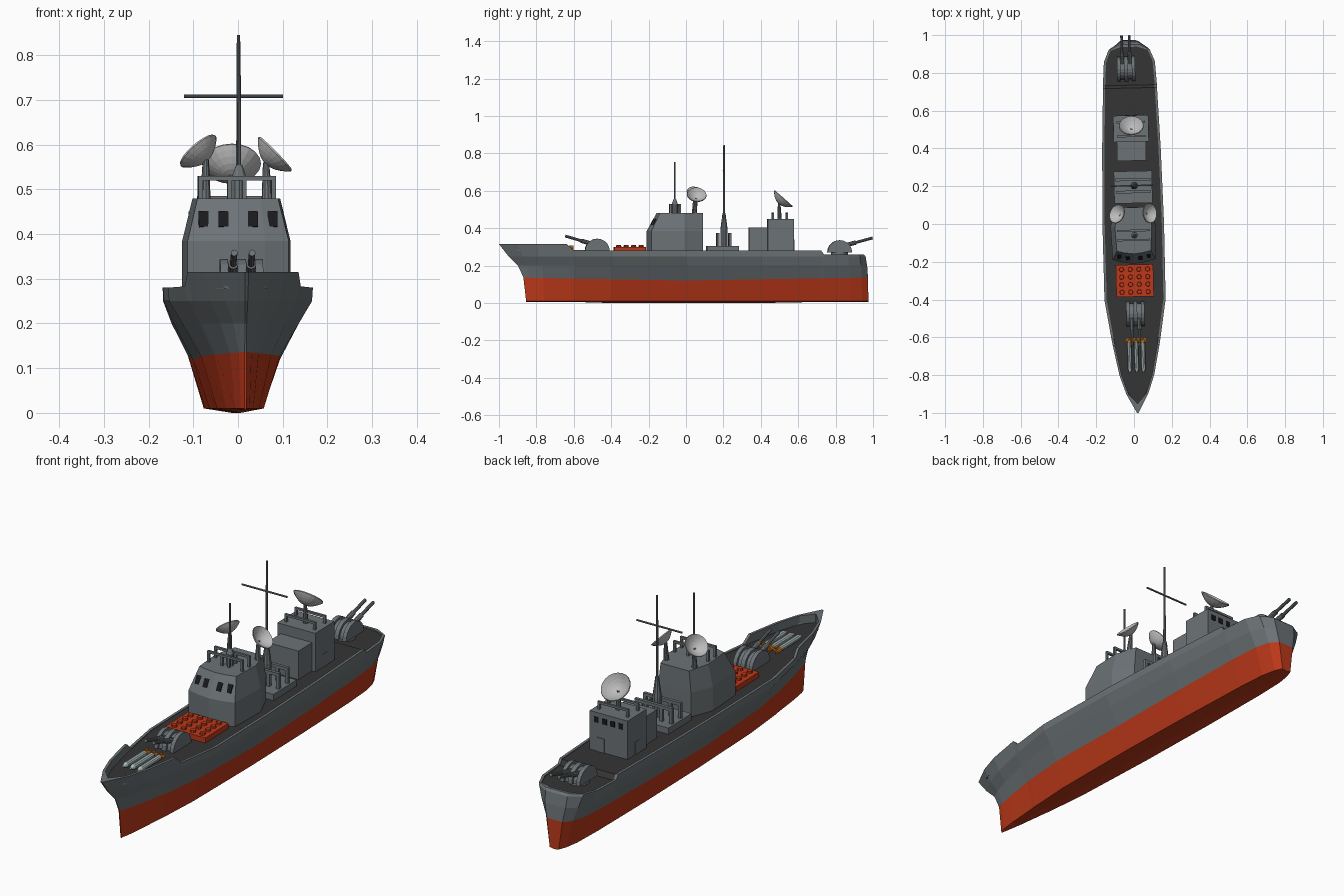
import bpy, bmesh, math
from mathutils import Vector, Matrix

if "Cube" in bpy.data.objects:
    bpy.data.objects.remove(bpy.data.objects["Cube"])


def material(name, rgb):
    m = bpy.data.materials.new(name)
    m.diffuse_color = (*rgb, 1)
    m.use_nodes = True
    m.node_tree.nodes["Principled BSDF"].inputs["Base Color"].default_value = m.diffuse_color
    return m


grey = material("slate_grey", (0.15, 0.17, 0.18))
red = material("red_paint", (0.5, 0.04, 0.01))
dark = material("deck_dark", (0.035, 0.035, 0.035))
black = material("window_black", (0.01, 0.01, 0.012))
pale = material("dish_grey", (0.5, 0.5, 0.5))
shell = material("torpedo_grey", (0.42, 0.52, 0.52))
orange = material("orange", (0.7, 0.22, 0.02))


def finish(name, bm, *mats):
    bmesh.ops.recalc_face_normals(bm, faces=bm.faces)
    me = bpy.data.meshes.new(name)
    bm.to_mesh(me)
    bm.free()
    for m in mats or (grey,):
        me.materials.append(m)
    ob = bpy.data.objects.new(name, me)
    bpy.context.collection.objects.link(ob)
    # the whole ship sits slightly turned on its origin
    ob.rotation_euler.z = 0.024
    ob.location.x = -0.004
    return ob


def add_box(bm, x, y, z, tilt=0):
    """Box from (min, max) pairs, optionally tilted about x."""
    c = Vector([(a + b) / 2 for a, b in (x, y, z)])
    size = [b - a for a, b in (x, y, z)]
    bmesh.ops.create_cube(bm, size=1, matrix=Matrix.Translation(c)
                          @ Matrix.Rotation(tilt, 4, 'X') @ Matrix.Diagonal((*size, 1)))


def add_rod(bm, p, q, r1, r2=None, n=10):
    p, q = Vector(p), Vector(q)
    d = q - p
    bmesh.ops.create_cone(bm, cap_ends=True, segments=n, radius1=r1,
                          radius2=r1 if r2 is None else r2, depth=d.length,
                          matrix=Matrix.Translation((p + q) / 2)
                          @ d.to_track_quat('Z', 'Y').to_matrix().to_4x4())


def add_loft(bm, rings):
    rows = [[bm.verts.new(p) for p in r] for r in rings]
    n = len(rows[0])
    for a, b in zip(rows, rows[1:]):
        for i in range(n):
            bm.faces.new((a[i], a[(i + 1) % n], b[(i + 1) % n], b[i]))
    bm.faces.new(rows[0])
    bm.faces.new(rows[-1])


def add_frame(bm, x, hw, y, z0, z1, t=0.005, posts=(-1, 1)):
    """Rail: posts with a bar across the top."""
    for s in posts:
        add_box(bm, (x + s * hw - t, x + s * hw + t), (y - t, y + t), (z0, z1))
    add_box(bm, (x - hw - t, x + hw + t), (y - t, y + t), (z1 - 2 * t, z1))


# Hull: y top, y keel, half widths (keel, waterline, chine, knuckle, top), top z, deck z
stations = [
    (-1.0, -.855, .002, .002, .002, .003, .004, .315, .277),
    (-.9, -.83, .010, .014, .026, .045, .058, .315, .277),
    (-.8, -.76, .020, .032, .054, .078, .092, .315, .277),
    (-.64, -.62, .034, .060, .090, .115, .124, .315, .277),
    (-.605, -.60, .037, .064, .096, .121, .130, .283, .277),
    (-.4, -.4, .052, .088, .130, .160, .162, .28, .277),
    (0, 0, .060, .098, .140, .162, .163, .28, .277),
    (.4, .4, .060, .098, .135, .154, .155, .28, .277),
    (.72, .72, .055, .092, .125, .141, .143, .28, .277),
    (.735, .735, .055, .092, .125, .141, .143, .26, .255),
    (.86, .875, .048, .084, .115, .131, .135, .26, .255),
    (.92, .94, .036, .066, .090, .106, .110, .26, .255),
    (.95, .975, .022, .038, .050, .054, .056, .26, .255)]
bm = bmesh.new()
rows = []
for k, (yt, yb, wk, ww, wc, wn, wt, zt, zd) in enumerate(stations):
    y = lambda f: yb + f * (yt - yb)
    yin = yt + (.05 if k == 0 else -.012 if k == len(stations) - 1 else 0)
    win = max(wt - .012, .001)
    half = [(win, yin, zd), (win, yin, zt), (wt, yt, zt), (wn, y(.65), .25),
            (wc, y(.3), .2), (ww, y(.1), .12 + .017 * abs(yt)), (wk, yb, .01)]
    ring = half + [(0, yb, 0 if abs(yt) < .5 else .006)] + [(-a, b, c) for a, b, c in half[::-1]]
    rows.append([bm.verts.new(p) for p in ring])
for a, b in zip(rows, rows[1:]):
    for i in range(15):
        j = (i + 1) % 15
        f = bm.faces.new((a[i], a[j], b[j], b[i]))
        f.material_index = 2 if i == 14 else 1 if 5 <= i <= 8 else 0
for r in (rows[0], rows[-1]):
    for i in range(6):
        bm.faces.new((r[i], r[i + 1], r[13 - i], r[14 - i])).material_index = int(i == 5)
    bm.faces.new((r[6], r[7], r[8])).material_index = 1
finish("hull", bm, grey, red, dark)


# Bridge block with sloped front and chamfered rear
def bridge_ring(pts, z):
    return [(x, y, z) for x, y in pts] + [(-x, y, z) for x, y in pts[::-1] if x]


low = [(0, -.21), (.06, -.203), (.113, -.187), (.121, -.01), (.08, .09)]
top = [(0, -.158), (.05, -.152), (.09, -.142), (.098, -.01), (.07, .088)]
bm = bmesh.new()
add_loft(bm, [bridge_ring(low, .272), bridge_ring(low, .385), bridge_ring(top, .48)])
finish("bridge", bm)
bm = bmesh.new()
for s in (-1, 1):
    for x, y in ((.033, -.178), (.077, -.169)):
        add_box(bm, (s * x - .011, s * x + .011), (y - .005, y + .005), (.413, .451), -.48)
finish("bridge_windows", bm, black)

# Bridge roof rails and forward mast
bm = bmesh.new()
for y in (-.085, -.035):
    add_frame(bm, 0, .082, y, .478, .53, posts=(-1, -.2, .2, 1))
finish("bridge_rails", bm)
bm = bmesh.new()
add_rod(bm, (.005, -.06, .478), (.005, -.06, .53), .017)
add_rod(bm, (.005, -.06, .53), (.005, -.06, .555), .016, .007)
add_rod(bm, (.005, -.06, .55), (.005, -.06, .755), .005, .004)
finish("forward_mast", bm)

# Main mast on a low deckhouse
bm = bmesh.new()
add_box(bm, (-.097, .105), (.11, .28), (.272, .305))
for y in (.17, .235):
    add_frame(bm, .004, .085, y, .30, .375, .007, (-1, -.45, .45, 1))
finish("mast_deckhouse", bm)
bm = bmesh.new()
mx = .01
add_rod(bm, (mx, .203, .30), (mx, .203, .39), .02)
add_rod(bm, (mx, .203, .39), (mx, .203, .48), .02, .008)
add_rod(bm, (mx, .203, .47), (mx, .203, .845), .006, .004)
add_rod(bm, (mx - .122, .203, .708), (mx + .1, .203, .708), .004)
finish("main_mast", bm)

# Aft house
bm = bmesh.new()
add_box(bm, (-.077, .077), (.335, .44), (.272, .405))
add_box(bm, (-.093, .093), (.435, .575), (.272, .45))
for y in (.465, .54):
    add_frame(bm, 0, .07, y, .448, .485)
finish("aft_house", bm)
bm = bmesh.new()
for x in (-.06, -.02, .02, .06):
    add_box(bm, (x - .011, x + .011), (.57, .577), (.405, .43))
finish("aft_windows", bm, black)
bm = bmesh.new()
add_box(bm, (.02, .055), (.57, .578), (.277, .34))
add_box(bm, (.088, .095), (.49, .52), (.277, .335))
add_box(bm, (-.095, -.088), (.49, .52), (.277, .335))
finish("aft_doors", bm)


# Radar dishes on pedestals
def dish(name, foot, centre, normal, radius):
    n = 20
    m = Matrix.Translation(centre) @ Vector(normal).to_track_quat('Z', 'Y').to_matrix().to_4x4()
    prof = [(t * radius, .55 * radius * (t * t - 1)) for t in (.06, .3, .5, .7, .87, 1)]
    prof += [(r * .97, z + .004) for r, z in prof[::-1]]
    bm = bmesh.new()
    add_loft(bm, [[m @ Vector((r * math.cos(a * math.tau / n), r * math.sin(a * math.tau / n), z))
                   for a in range(n)] for r, z in prof])
    finish(name, bm, pale)
    bm = bmesh.new()
    add_rod(bm, foot, m @ Vector((0, 0, -.5 * radius)), .012, .007)
    finish(name + "_pedestal", bm)


dish("dish_left", (-.068, .045, .478), (-.083, .055, .585), (-.62, .3, .72), .052)
dish("dish_right", (.07, .045, .478), (.087, .055, .578), (.72, .05, .7), .053)
dish("dish_aft", (.002, .5, .448), (.002, .52, .557), (0, .66, .75), .066)


# Twin gun turrets: half discs with barrels between them
def turret(name, x0, y0, z0, d, length, rise):
    bm = bmesh.new()
    for x, w, r in ((-.039, .009, .066), (0, .01, .066), (.039, .009, .066), (0, .04, .055)):
        arc = [(y0 + r * math.cos(i * math.pi / 10), z0 + r * math.sin(i * math.pi / 10))
               for i in range(11)]
        add_loft(bm, [[(x0 + x + s * w, y, z) for y, z in arc] for s in (-1, 1)])
    add_rod(bm, (x0, y0, z0 - .02), (x0, y0, z0 + .003), .045, n=16)
    finish(name, bm)
    bm = bmesh.new()
    for s in (-1, 1):
        x = x0 + s * .02
        a, b = Vector((x, y0, z0 + .03)), Vector((x, y0 + d * length, z0 + rise))
        add_rod(bm, a, b, .0075)
        add_rod(bm, a, a.lerp(b, .5), .0115)
    finish(name + "_barrels", bm)


turret("bow_gun", 0, -.475, .278, -1, .17, .08)
turret("stern_gun", -.018, .822, .27, 1, .176, .078)

# Launcher block with rows of hatch caps
bm = bmesh.new()
add_box(bm, (-.098, .1), (-.385, -.215), (.272, .30))
for i in range(4):
    for j in range(4):
        x, y = -.068 + i * .046, -.36 + j * .04
        add_rod(bm, (x, y, .299), (x, y, .309), .013, .011)
finish("launcher_block", bm, red)

# Torpedoes with orange tails on the foredeck
for i in (-1, 0, 1):
    x, z = i * .036, .292
    bm = bmesh.new()
    add_rod(bm, (x, -.765, z), (x, -.63, z), .012)
    add_rod(bm, (x, -.785, z), (x, -.765, z), .005, .012)
    finish("torpedo", bm, shell)
    bm = bmesh.new()
    add_rod(bm, (x, -.63, z), (x, -.605, z), .012, .006)
    add_box(bm, (x - .016, x + .016), (-.625, -.602), (z - .002, z + .002))
    add_box(bm, (x - .002, x + .002), (-.625, -.602), (z - .015, z + .016))
    finish("torpedo_tail", bm, orange)
